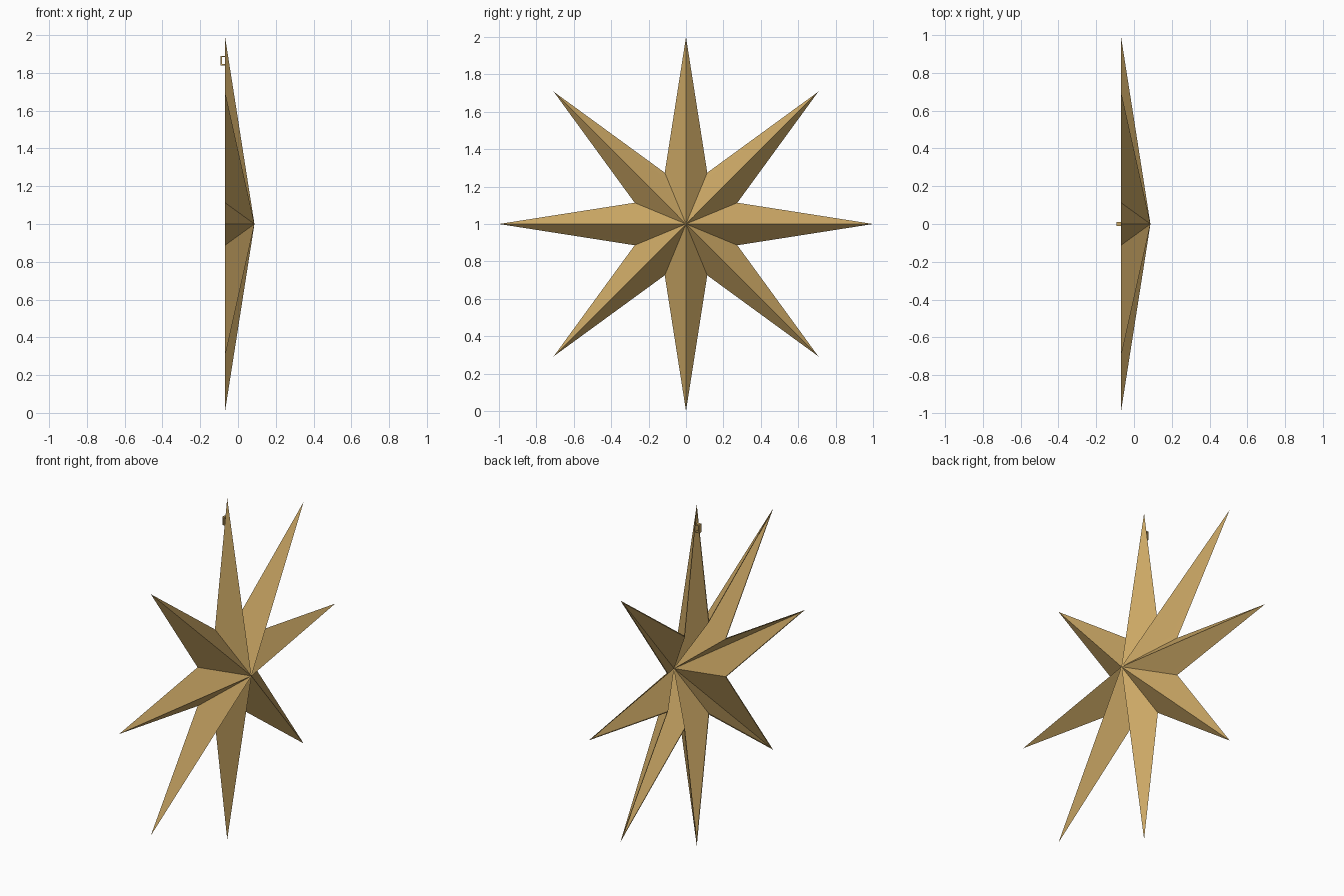
import bpy, bmesh
from math import sin, cos, pi
from mathutils import Vector

cube = bpy.data.objects.get("Cube")
if cube:
    bpy.data.objects.remove(cube)


def material(name, rgb):
    mat = bpy.data.materials.new(name)
    mat.use_nodes = True
    mat.diffuse_color = (*rgb, 1)
    mat.node_tree.nodes["Principled BSDF"].inputs["Base Color"].default_value = (*rgb, 1)
    return mat


brass = material("brass", (0.60, 0.39, 0.13))
POINTS = 8
BACK = -0.07


def polar(x, radius, angle):
    return Vector((x, radius * sin(angle), 1 + radius * cos(angle)))


def add_object(name, bm):
    mesh = bpy.data.meshes.new(name)
    bm.to_mesh(mesh)
    bm.free()
    mesh.materials.append(brass)
    obj = bpy.data.objects.new(name, mesh)
    bpy.context.collection.objects.link(obj)
    return obj


def build_star():
    bm = bmesh.new()
    step = pi / POINTS
    front_apex = bm.verts.new((0.087, 0, 1))
    back_apex = bm.verts.new((0.077, 0, 1))
    tips = [bm.verts.new(polar(BACK, 1.0, 2 * i * step)) for i in range(POINTS)]
    valleys = [bm.verts.new(polar(BACK, 0.297, (2 * i + 1) * step)) for i in range(POINTS)]
    inner_tips = [bm.verts.new(polar(BACK, 0.97, 2 * i * step)) for i in range(POINTS)]
    inner_valleys = [bm.verts.new(polar(BACK, 0.288, (2 * i + 1) * step)) for i in range(POINTS)]
    for i in range(POINTS):
        for side, k in ((1, i), (-1, i - 1)):
            tip, valley = tips[i], valleys[k]
            # Raised crease beside the valley gives each ray a folded border
            crease = bm.verts.new(polar(BACK + 0.022, 0.285, (2 * i + side * 0.84) * step))
            bm.faces.new((front_apex, tip, crease))
            bm.faces.new((tip, valley, crease))
            bm.faces.new((valley, front_apex, crease))
            # Hollow back and its thin rim
            bm.faces.new((back_apex, inner_valleys[k], inner_tips[i]))
            bm.faces.new((tip, inner_tips[i], inner_valleys[k], valley))
    bmesh.ops.recalc_face_normals(bm, faces=bm.faces)
    return add_object("star_shell", bm)


def build_hook():
    # Square staple behind the top ray
    bm = bmesh.new()
    bars = [((-0.089, 0, 1.865), (0.006, 0.02, 0.05)),
            ((-0.078, 0, 1.887), (0.018, 0.02, 0.006)),
            ((-0.078, 0, 1.843), (0.018, 0.02, 0.006))]
    for centre, size in bars:
        verts = bmesh.ops.create_cube(bm, size=1)["verts"]
        bmesh.ops.scale(bm, vec=size, verts=verts)
        bmesh.ops.translate(bm, vec=centre, verts=verts)
    return add_object("hanging_hook", bm)


build_star()
build_hook()
